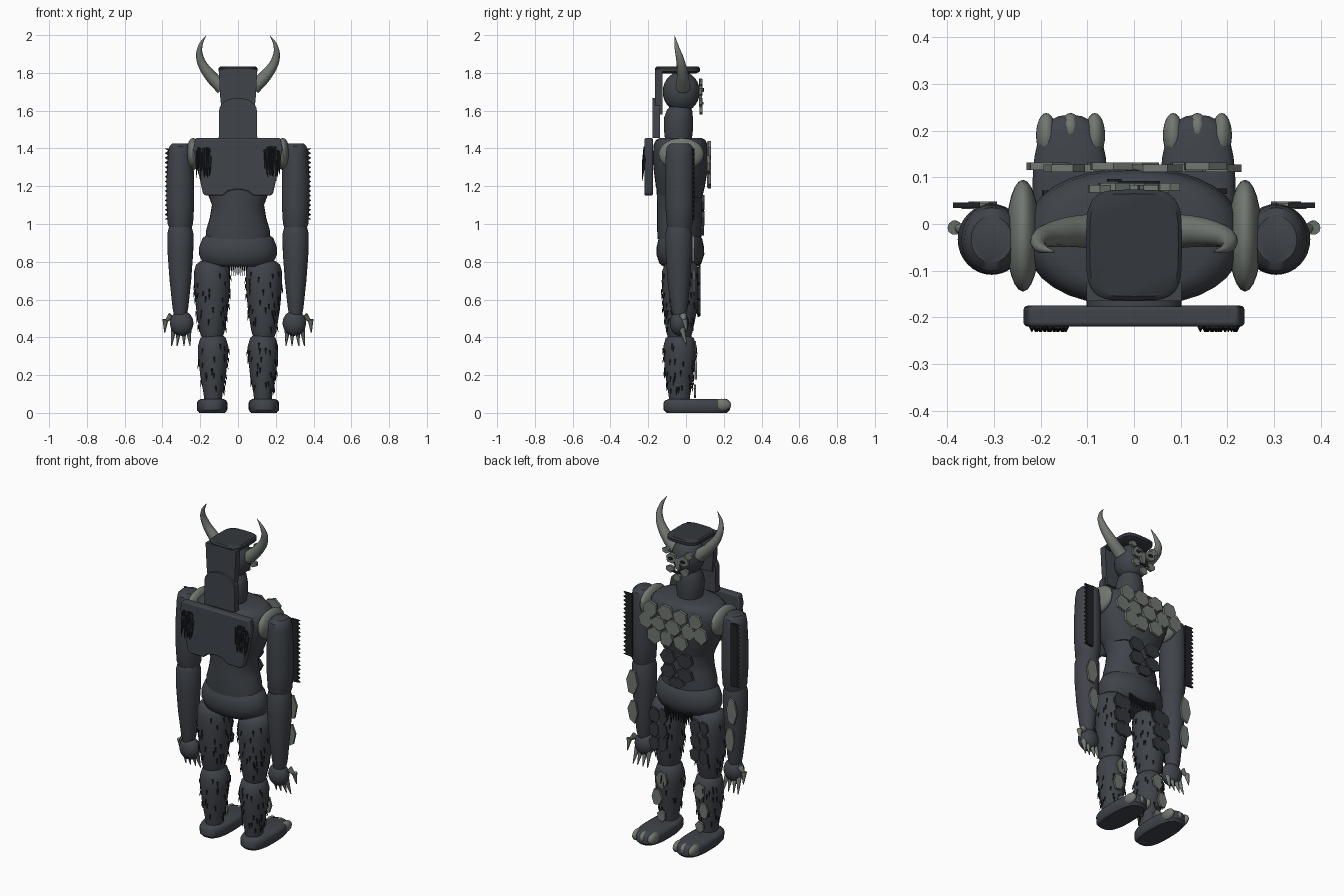
import bpy, bmesh, random
from math import cos, sin, pi, copysign
from mathutils import Vector

random.seed(4)
cube = bpy.data.objects.get("Cube")
if cube:
    bpy.data.objects.remove(cube, do_unlink=True)


def material(name, r, g, b):
    m = bpy.data.materials.new(name)
    m.use_nodes = True
    m.diffuse_color = (r, g, b, 1)
    m.node_tree.nodes["Principled BSDF"].inputs["Base Color"].default_value = (r, g, b, 1)
    return m


SKIN = material("slate skin", .05, .057, .068)
HORN = material("grey green horn", .165, .185, .165)
DARK = material("dark scale", .034, .039, .046)
HAIR = material("black hair", .013, .015, .018)


def finish(bm, name, mat, angle=.7):
    bmesh.ops.recalc_face_normals(bm, faces=bm.faces)
    mesh = bpy.data.meshes.new(name)
    bm.to_mesh(mesh)
    bm.free()
    mesh.materials.append(mat)
    ob = bpy.data.objects.new(name, mesh)
    bpy.context.collection.objects.link(ob)
    bpy.ops.object.select_all(action='DESELECT')
    ob.select_set(True)
    bpy.context.view_layer.objects.active = ob
    bpy.ops.object.shade_smooth_by_angle(angle=angle)
    return ob


def loft(name, sections, mat, x=0, power=2, n=32):
    """Stack superellipse rings given as (z, y centre, x radius, y radius)."""
    bm = bmesh.new()
    rings = []
    for z, cy, rx, ry in sections:
        ring = []
        for i in range(n):
            c, s = cos(2 * pi * i / n), sin(2 * pi * i / n)
            ring.append(bm.verts.new((x + rx * copysign(abs(c) ** (2 / power), c),
                                      cy + ry * copysign(abs(s) ** (2 / power), s), z)))
        rings.append(ring)
    for a, b in zip(rings, rings[1:]):
        for i in range(n):
            j = (i + 1) % n
            bm.faces.new((a[i], a[j], b[j], b[i]))
    bm.faces.new(rings[0])
    bm.faces.new(rings[-1])
    return finish(bm, name, mat)


def ball(name, centre, radii, mat):
    bm = bmesh.new()
    bmesh.ops.create_uvsphere(bm, u_segments=24, v_segments=14, radius=1)
    for v in bm.verts:
        v.co = Vector([c + p * r for c, p, r in zip(centre, v.co, radii)])
    return finish(bm, name, mat)


def add_slab(bm, outline, y0, y1):
    """Extrude an x-z outline along y."""
    face = bm.faces.new([bm.verts.new((x, y0, z)) for x, z in outline])
    out = bmesh.ops.extrude_face_region(bm, geom=[face])
    for v in out["geom"]:
        if isinstance(v, bmesh.types.BMVert):
            v.co.y = y1


def scales(name, spots, mat, y, thick=.016):
    """Irregular hexagonal plates at (x, z, x radius, z radius)."""
    bm = bmesh.new()
    for k, (x, z, rx, rz) in enumerate(spots):
        turn = random.uniform(0, .5)
        outline = []
        for i in range(6):
            a, r = turn + i * pi / 3, random.uniform(.88, 1.1)
            outline.append((x + rx * r * cos(a), z + rz * r * sin(a)))
        add_slab(bm, outline, y + .004 * (k % 2), y + thick + .004 * (k % 2))
    return finish(bm, name, mat, .3)


def spikes(name, items, mat, sides=6):
    """Cones given as (base, tip, radius)."""
    bm = bmesh.new()
    for base, tip, r in items:
        base, tip = Vector(base), Vector(tip)
        d = tip - base
        m = d.to_track_quat('Z', 'Y').to_matrix().to_4x4()
        m.translation = (base + tip) / 2
        bmesh.ops.create_cone(bm, cap_ends=True, segments=sides, radius1=r, radius2=r * .15,
                              depth=d.length, matrix=m)
    return finish(bm, name, mat)


def bristles(name, sections, x, count, z0, z1):
    """Short hairs scattered over a loft."""
    items = []
    for _ in range(count):
        z, a = random.uniform(z0, z1), random.uniform(0, 2 * pi)
        for lo, hi in zip(sections, sections[1:]):
            if lo[0] <= z <= hi[0]:
                t = (z - lo[0]) / (hi[0] - lo[0])
                cy, rx, ry = [p + (q - p) * t for p, q in zip(lo[1:], hi[1:])]
        px, py = x + rx * cos(a), cy + ry * sin(a)
        items.append(((px, py, z), (px + .006 * cos(a), py + .006 * sin(a), z - .03), .005))
    return spikes(name, items, HAIR, 4)


# Torso
loft("pelvis", [(.775, -.03, .15, .09), (.79, -.03, .185, .11), (.84, -.03, .207, .127),
                (.88, -.03, .205, .125), (.925, -.03, .187, .115), (.94, -.03, .17, .1)], SKIN)
loft("waist", [(.92, -.035, .17, .115), (.97, -.035, .168, .118), (1.03, -.035, .15, .118),
               (1.1, -.035, .138, .118), (1.16, -.035, .16, .12), (1.2, -.03, .172, .125)], SKIN)
loft("chest", [(1.14, -.03, .15, .115), (1.2, -.03, .178, .13), (1.3, -.028, .215, .145),
               (1.37, -.028, .232, .147), (1.42, -.028, .222, .143), (1.445, -.028, .195, .13),
               (1.455, -.028, .16, .11)], SKIN, power=2.3)
spots = [(x, z, .05, .048) for z, xs in ((1.39, (-.15, -.05, .05, .15)), (1.315, (-.1, 0, .1, -.185, .185)),
                                         (1.24, (-.055, .045, .12))) for x in xs]
scales("chest_scales", spots, HORN, .112)
scales("belly_scales", [(x, z, .055, .045) for z in (1.11, 1.03) for x in (-.055, .055)]
       + [(0, .97, .05, .035)], DARK, .078)
spikes("pelvis_fringe", [((x * .011, .07, .80), (x * .011, .072, .725), .007) for x in range(-8, 9)], HAIR)

# Back shield with two lobes and hair tufts
half = [(.225, 1.455), (.237, 1.4), (.205, 1.25), (.185, 1.16), (.17, 1.15), (.08, 1.15), (.05, 1.175)]
bm = bmesh.new()
add_slab(bm, half + [(0, 1.183)] + [(-x, z) for x, z in reversed(half)], -.22, -.175)
shield = finish(bm, "back_shield", SKIN)
bev = shield.modifiers.new("soft edge", 'BEVEL')
bev.width, bev.segments = .01, 3

# Neck and head
loft("neck", [(1.44, -.04, .068, .07), (1.5, -.04, .078, .077), (1.56, -.04, .078, .077),
              (1.6, -.035, .068, .068), (1.63, -.03, .05, .05)], SKIN)
ball("head", (0, -.025, 1.7), (.09, .098, .108), SKIN)
loft("hair_cap", [(1.797, -.045, .085, .1), (1.808, -.045, .103, .118), (1.825, -.045, .103, .119),
                  (1.833, -.045, .095, .11)], DARK, power=4)
bm = bmesh.new()
add_slab(bm, [(-.085, 1.58), (.085, 1.58), (.095, 1.68), (.102, 1.82), (-.102, 1.82), (-.095, 1.68)],
         -.165, -.125)
finish(bm, "upper_hair", SKIN)
bm = bmesh.new()
arch = [(.1 * cos(a * pi / 12), 1.6 + .068 * sin(a * pi / 12)) for a in range(13)]
add_slab(bm, [(-.102, 1.455), (.102, 1.455)] + arch, -.178, -.138)
finish(bm, "lower_hair", SKIN)

# Face plates
scales("face_plates", [(s * x, z, rx, rz) for s in (1, -1) for x, z, rx, rz in
                       ((.042, 1.71, .036, .033), (.075, 1.75, .026, .02), (.05, 1.645, .03, .022))]
       + [(0, 1.685, .016, .04), (0, 1.605, .025, .025)], HORN, .068)
scales("eye_and_mouth_plates", [(.042, 1.71, .016, .01), (-.042, 1.71, .016, .01),
                                (0, 1.638, .035, .008)], HAIR, .087, .005)

THIGH = [(.4, -.035, .055, .06), (.43, -.035, .066, .07), (.55, -.03, .085, .09), (.68, -.028, .096, .1),
         (.75, -.028, .095, .098), (.785, -.028, .085, .085), (.805, -.028, .06, .06)]
SHIN = [(.05, -.035, .045, .052), (.1, -.035, .05, .058), (.2, -.035, .068, .074), (.3, -.033, .08, .085),
        (.35, -.033, .081, .087), (.395, -.033, .068, .075), (.412, -.033, .05, .055)]
UPPER_ARM = [(.97, -.033, .055, .06), (1.0, -.033, .067, .07), (1.1, -.033, .073, .076),
             (1.25, -.033, .073, .076), (1.37, -.033, .065, .074), (1.41, -.033, .058, .068),
             (1.425, -.033, .044, .05)]
FOREARM = [(.52, -.035, .035, .036), (.56, -.035, .042, .045), (.7, -.038, .057, .06),
           (.85, -.038, .068, .07), (.95, -.038, .069, .071), (.985, -.038, .06, .062)]

for side, s in (("left", 1), ("right", -1)):
    # Legs
    lx = s * .137
    loft(side + "_thigh", THIGH, SKIN, s * .137)
    loft(side + "_shin", SHIN, SKIN, s * .132)
    bristles(side + "_thigh_hair", THIGH, lx, 60, .45, .75)
    bristles(side + "_shin_hair", SHIN, s * .132, 50, .12, .37)
    scales(side + "_thigh_scales", [(lx + dx, z, .036, .045) for z in (.725, .64, .555)
                                    for dx in (-.025, .025)], DARK, .06, .012)
    scales(side + "_shin_scales", [(lx - s * .01, .33, .038, .052), (lx + s * .02, .22, .034, .05),
                                   (lx - s * .01, .115, .03, .035)], HORN, .042, .012)
    loft(side + "_foot", [(0, .057, .068, .16), (.015, .057, .08, .175), (.052, .057, .081, .177),
                          (.066, .057, .074, .168), (.073, .057, .06, .15)], SKIN, lx, power=2.7)
    for toe, dx, y, ry in (("inner", -.053, .19, .048), ("middle", -.001, .204, .034),
                           ("outer", .051, .19, .048)):
        ball(side + "_" + toe + "_toe_claw", (lx + s * dx, y, .042), (.022, ry, .033), HORN)

    # Arms
    ax = s * .305
    loft(side + "_upper_arm", UPPER_ARM, SKIN, ax)
    loft(side + "_forearm", FOREARM, SKIN, ax)
    ball(side + "_shoulder_pad", (s * .238, -.025, 1.37), (.036, .12, .085), HORN)
    bm = bmesh.new()
    teeth = [(s * (.37 if i % 2 else .388), 1.4 - i * .0125) for i in range(31)]
    add_slab(bm, [(s * .33, 1.02), (s * .33, 1.4)] + teeth, .034, .046)
    finish(bm, side + "_arm_fringe", HAIR)
    scales(side + "_forearm_scales", [(s * .333, .865, .036, .08), (s * .325, .695, .034, .075)],
           HORN, .032, .012)

    # Hands
    ball(side + "_hand", (s * .298, -.035, .475), (.062, .05, .067), SKIN)
    claws = [((s * x, -.022, .445), (s * (x + dx), .004, .354), .016)
             for x, dx in ((.34, .012), (.314, .008), (.286, 0), (.262, -.008))]
    claws += [((s * .352, -.015, .515), (s * .392, -.005, .475), .02),
              ((s * .384, -.008, .495), (s * .388, .005, .425), .016)]
    spikes(side + "_hand_claws", claws, HORN, 10)

    # Back hair tuft
    tuft = []
    for _ in range(34):
        x, z = random.uniform(.14, .222), random.uniform(1.33, 1.41)
        tuft.append(((s * x, -.218, z), (s * x, -.231, z - random.uniform(.07, .11)), .007))
    spikes(side + "_back_tuft", tuft, HAIR, 5)

    # Horn as a tapered curve
    curve = bpy.data.curves.new(side + "_horn", 'CURVE')
    curve.dimensions, curve.bevel_depth, curve.bevel_resolution = '3D', 1, 4
    curve.use_fill_caps = True
    sp = curve.splines.new('BEZIER')
    path = [(.08, -.015, 1.72, .038), (.15, -.018, 1.79, .031), (.2, -.032, 1.875, .021),
            (.2, -.05, 1.94, .012), (.17, -.06, 1.997, .001)]
    sp.bezier_points.add(len(path) - 1)
    for p, (x, y, z, r) in zip(sp.bezier_points, path):
        p.co, p.radius = (s * x, y, z), r
        p.handle_left_type = p.handle_right_type = 'AUTO'
    horn = bpy.data.objects.new(side + "_horn", curve)
    bpy.context.collection.objects.link(horn)
    curve.materials.append(HORN)
    bpy.ops.object.select_all(action='DESELECT')
    horn.select_set(True)
    bpy.context.view_layer.objects.active = horn
    bpy.ops.object.convert(target='MESH')
    bpy.ops.object.shade_smooth_by_angle(angle=.7)
